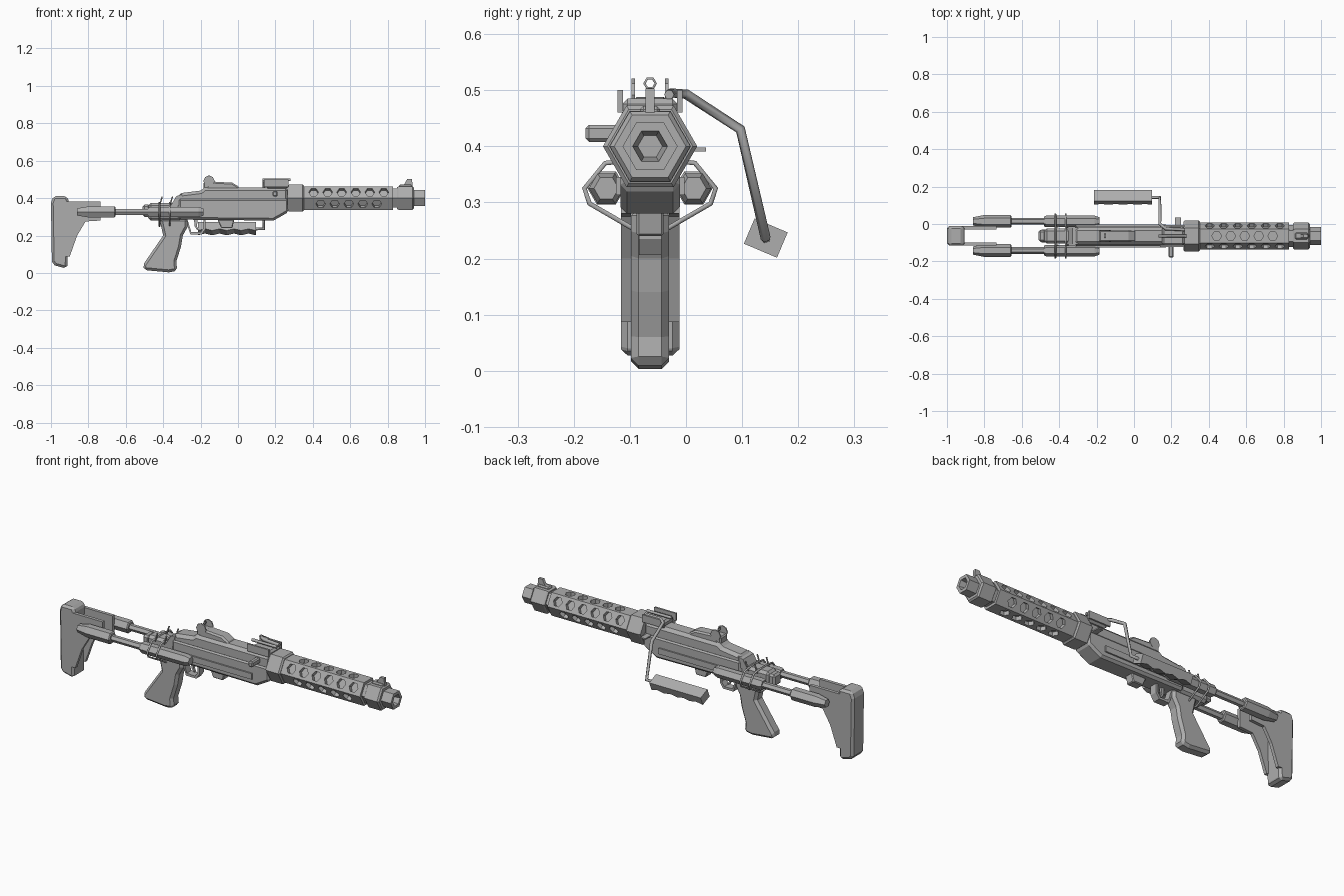
import bpy, bmesh, math
from mathutils import Vector

AX = -0.064   # y of the weapon's centre plane
BORE = 0.40   # height of the barrel axis

cube = bpy.data.objects.get("Cube")
if cube:
    bpy.data.objects.remove(cube)

grey = bpy.data.materials.new("gunmetal_grey")
grey.use_nodes = True
colour = (0.42, 0.42, 0.42, 1)
grey.diffuse_color = colour
grey.node_tree.nodes["Principled BSDF"].inputs["Base Color"].default_value = colour


def finish(name, bm, bevel=0.0):
    bmesh.ops.recalc_face_normals(bm, faces=bm.faces)
    me = bpy.data.meshes.new(name)
    bm.to_mesh(me)
    bm.free()
    me.materials.append(grey)
    ob = bpy.data.objects.new(name, me)
    bpy.context.collection.objects.link(ob)
    if bevel:
        mod = ob.modifiers.new("chamfer", 'BEVEL')
        mod.width = bevel
        mod.segments = 1
        mod.angle_limit = math.radians(50)
    return ob


def prism(name, pts, half, dy=0.0, bevel=0.0):
    """Side profile in x, z extruded across y."""
    bm = bmesh.new()
    rings = [[bm.verts.new((x, AX + dy + s * half, z)) for x, z in pts] for s in (-1, 1)]
    bm.faces.new(rings[0])
    bm.faces.new(rings[1])
    for i in range(len(pts)):
        j = (i + 1) % len(pts)
        bm.faces.new((rings[0][i], rings[0][j], rings[1][j], rings[1][i]))
    return finish(name, bm, bevel)


def box(name, x0, x1, z0, z1, half, dy=0.0, bevel=0.0):
    return prism(name, [(x0, z0), (x1, z0), (x1, z1), (x0, z1)], half, dy, bevel)


def hex_bar(name, sections, dy=0.0, z=BORE):
    """Six-sided bar along x from (x, radius) sections."""
    bm = bmesh.new()
    rings = []
    for x, r in sections:
        rings.append([bm.verts.new((x, AX + dy + r * math.cos(k * math.pi / 3),
                                    z + r * math.sin(k * math.pi / 3))) for k in range(6)])
    for a, b in zip(rings, rings[1:]):
        for k in range(6):
            j = (k + 1) % 6
            bm.faces.new((a[k], a[j], b[j], b[k]))
    bm.faces.new(rings[0])
    bm.faces.new(rings[-1])
    return finish(name, bm)


def rod(name, pts, r, cyclic=False):
    cu = bpy.data.curves.new(name, 'CURVE')
    cu.dimensions = '3D'
    cu.bevel_depth = r
    cu.bevel_resolution = 1
    cu.use_fill_caps = True
    sp = cu.splines.new('POLY')
    sp.points.add(len(pts) - 1)
    for p, q in zip(sp.points, pts):
        p.co = (*q, 1)
    sp.use_cyclic_u = cyclic
    cu.materials.append(grey)
    ob = bpy.data.objects.new(name, cu)
    bpy.context.collection.objects.link(ob)
    return ob


# Barrel: collar, perforated shroud, muzzle and hollow tip
hex_bar("barrel_collar", [(0.265, 0.078), (0.275, 0.084), (0.345, 0.084), (0.352, 0.076)])
shroud = hex_bar("barrel_shroud", [(0.35, 0.073), (0.83, 0.073)])
hex_bar("muzzle_neck", [(0.83, 0.058), (0.855, 0.058)])
hex_bar("muzzle_block", [(0.85, 0.066), (0.858, 0.072), (0.932, 0.072), (0.94, 0.064)])
hex_bar("muzzle_tip", [(0.935, 0.049), (1.0, 0.049), (1.0, 0.031), (0.945, 0.022)])

# Hexagonal vents sunk into all six shroud faces, rows staggered
bm = bmesh.new()
for face in range(6):
    a = math.radians(30 + 60 * face)
    out = Vector((0, math.cos(a), math.sin(a)))
    side = Vector((0, -math.sin(a), math.cos(a)))
    count = 5 if face % 3 == 1 or face in (3, 5) else 6
    for i in range(count):
        mid = Vector((0.592 + 0.075 * (i - (count - 1) / 2), AX, BORE))
        rings = []
        for d in (0.042, 0.09):
            rings.append([bm.verts.new(mid + out * d + 0.026 * (
                Vector((1, 0, 0)) * math.cos(k * math.pi / 3) + side * math.sin(k * math.pi / 3)))
                for k in range(6)])
        bm.faces.new(rings[0])
        bm.faces.new(rings[1])
        for k in range(6):
            j = (k + 1) % 6
            bm.faces.new((rings[0][k], rings[0][j], rings[1][j], rings[1][k]))
cutter = finish("vent_cutter", bm)
cutter.hide_render = True
mod = shroud.modifiers.new("vents", 'BOOLEAN')
mod.operation = 'DIFFERENCE'
mod.solver = 'EXACT'
mod.object = cutter
bpy.context.view_layer.objects.active = shroud
bpy.ops.object.modifier_apply(modifier="vents")
bpy.data.objects.remove(cutter)

# Front sight
prism("front_sight", [(0.855, 0.455), (0.89, 0.475), (0.905, 0.503), (0.93, 0.503), (0.935, 0.455)], 0.008)
box("front_sight_base", 0.86, 0.93, 0.45, 0.472, 0.018, bevel=0.006)

# Receiver
prism("lower_receiver", [(-0.32, 0.285), (0.19, 0.28), (0.27, 0.325), (0.27, 0.40), (-0.32, 0.40)], 0.053, bevel=0.012)
prism("upper_receiver", [(-0.32, 0.38), (0.27, 0.38), (0.27, 0.456), (-0.18, 0.456), (-0.2, 0.44), (-0.32, 0.425)],
      0.046, bevel=0.016)
prism("top_cover", [(-0.2, 0.43), (0.01, 0.43), (0.01, 0.458), (-0.03, 0.482), (-0.13, 0.488), (-0.16, 0.47)],
      0.032, bevel=0.008)
for s, side in ((-1, "right"), (1, "left")):
    box(side + "_receiver_rail", -0.31, 0.17, 0.313, 0.345, 0.006, s * 0.055)
    # Rear sight ears
    bm = bmesh.new()
    bmesh.ops.create_cone(bm, cap_ends=True, segments=8, radius1=0.03, radius2=0.03, depth=0.006)
    ear = finish(side + "_rear_sight_ear", bm)
    ear.rotation_euler.x = math.pi / 2
    ear.location = (-0.155, AX + s * 0.03, 0.491)
box("rear_sight_base", -0.185, -0.125, 0.445, 0.485, 0.03, bevel=0.006)
rod("rear_sight_ring", [(-0.155, AX + 0.01 * math.cos(k * math.pi / 3), 0.512 + 0.01 * math.sin(k * math.pi / 3))
                        for k in range(6)], 0.0025, True)

# Handle bracket, charging handle and left lever
box("bracket", 0.15, 0.27, 0.45, 0.485, 0.05, bevel=0.01)
for s, side in ((-1, "right"), (1, "left")):
    box(side + "_bracket_flange", 0.14, 0.27, 0.46, 0.5, 0.005, s * 0.053)
rod("bracket_bar", [(0.13, AX, 0.497), (0.28, AX, 0.497)], 0.008)
box("charging_handle", 0.185, 0.212, 0.408, 0.438, 0.035, -0.08, 0.006)
box("side_lever", 0.22, 0.25, 0.391, 0.398, 0.03, 0.07)

# Folded-out carrying handle
rod("carry_handle_arm", [(0.27, -0.03, 0.492), (0.17, -0.025, 0.495), (0.138, 0.0, 0.493), (0.138, 0.097, 0.43),
                         (0.138, 0.142, 0.236), (0.08, 0.142, 0.236)], 0.009)
wave = [(-0.215 + 0.31 * i / 16, -0.019 - 0.005 * math.cos(i * math.pi / 2)) for i in range(17)]
grip = prism("carry_handle_grip", wave + [(0.095, 0.025), (-0.215, 0.025)], 0.032, -AX)
grip.location = (0, 0.142, 0.236)
grip.rotation_euler.x = math.radians(-23)

# Pistol grip, trigger group and stub below the receiver
prism("pistol_grip", [(-0.42, 0.29), (-0.27, 0.29), (-0.27, 0.245), (-0.295, 0.2), (-0.305, 0.14), (-0.33, 0.06),
                      (-0.325, 0.012), (-0.37, 0.003), (-0.50, 0.015), (-0.51, 0.04), (-0.40, 0.2)],
      0.034, bevel=0.014)
prism("trigger_guard", [(-0.28, 0.285), (-0.27, 0.285), (-0.25, 0.22), (-0.2, 0.218), (-0.185, 0.24), (-0.185, 0.285),
                        (-0.173, 0.285), (-0.173, 0.235), (-0.193, 0.206), (-0.255, 0.206)], 0.02)
prism("trigger", [(-0.235, 0.285), (-0.215, 0.285), (-0.22, 0.25), (-0.21, 0.23), (-0.22, 0.23), (-0.232, 0.25)], 0.006)
prism("magazine_stub", [(-0.11, 0.285), (-0.02, 0.285), (-0.03, 0.24), (-0.09, 0.24)], 0.024, bevel=0.004)

# Rear housing
box("rear_housing", -0.48, -0.3, 0.28, 0.375, 0.04, bevel=0.014)
box("rear_cap", -0.51, -0.47, 0.30, 0.365, 0.032, bevel=0.01)
prism("rear_taper", [(-0.36, 0.36), (-0.3, 0.36), (-0.3, 0.42), (-0.33, 0.41)], 0.045)
for x in (-0.42, -0.365):
    half = [(0.03, 0.376), (0.08, 0.37), (0.117, 0.325), (0.108, 0.298), (0.025, 0.25)]
    loop = half + [(-y, z) for y, z in reversed(half)]
    rod("clamp_wire", [(x, AX + y, z) for y, z in loop], 0.005, True)
    for s in (-1, 1):
        rod("clamp_pin", [(x, AX + s * 0.05, 0.36), (x + 0.015, AX + s * 0.05, 0.408)], 0.004)

# Sliding stock: tubes, sleeves and side plates on both sides
for s, side in ((-1, "right"), (1, "left")):
    dy = s * 0.078
    hex_bar(side + "_stock_tube", [(-0.48, 0.026), (-0.47, 0.031), (-0.21, 0.031), (-0.185, 0.022)], dy, 0.325)
    hex_bar(side + "_stock_rod", [(-0.70, 0.018), (-0.45, 0.018)], dy, 0.325)
    hex_bar(side + "_stock_sleeve", [(-0.86, 0.022), (-0.80, 0.034), (-0.66, 0.034), (-0.655, 0.028)], dy, 0.326)
    prism(side + "_stock_plate", [(-0.93, 0.382), (-0.735, 0.382), (-0.735, 0.28), (-0.815, 0.275), (-0.86, 0.2),
                                  (-0.90, 0.087), (-0.93, 0.087)], 0.009, s * 0.043)
prism("butt_pad", [(-1.0, 0.375), (-0.987, 0.41), (-0.915, 0.41), (-0.905, 0.385), (-0.912, 0.04), (-0.92, 0.024),
                   (-0.98, 0.04), (-0.995, 0.06)], 0.052, bevel=0.012)
